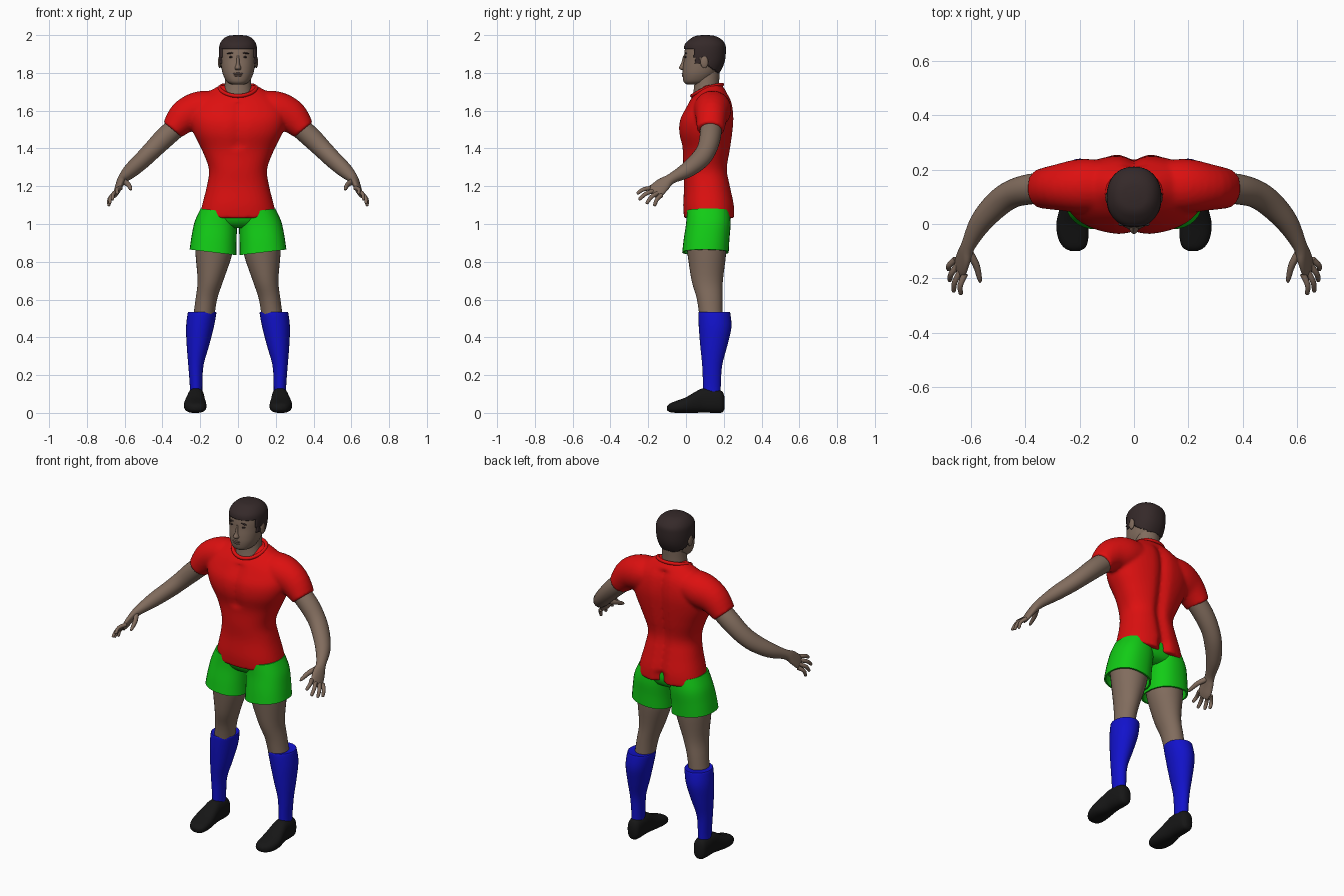
import bpy, bmesh, math
from mathutils import Vector

if "Cube" in bpy.data.objects:
    bpy.data.objects.remove(bpy.data.objects["Cube"], do_unlink=True)


def material(name, r, g, b):
    m = bpy.data.materials.new(name)
    m.use_nodes = True
    m.diffuse_color = (r, g, b, 1)
    bsdf = m.node_tree.nodes["Principled BSDF"]
    bsdf.inputs["Base Color"].default_value = (r, g, b, 1)
    bsdf.inputs["Roughness"].default_value = 0.8
    return m


RED = material("shirt red", 0.72, 0.005, 0.005)
GREEN = material("shorts green", 0.006, 0.6, 0.008)
BLUE = material("sock blue", 0.006, 0.006, 0.6)
SKIN = material("skin", 0.22, 0.15, 0.11)
LIP = material("lip", 0.17, 0.1, 0.08)
HAIR = material("hair brown", 0.035, 0.022, 0.022)
BLACK = material("shoe black", 0.008, 0.008, 0.008)


def smooth_rows(rows, k=4):
    """Catmull-Rom subdivision of a list of number tuples."""
    out = []
    for i in range(len(rows) - 1):
        a, b, c, d = rows[max(i - 1, 0)], rows[i], rows[i + 1], rows[min(i + 2, len(rows) - 1)]
        for j in range(k):
            t = j / k
            out.append(tuple(q + 0.5 * t * (r - p + t * (2 * p - 5 * q + 4 * r - s + t * (3 * (q - r) + s - p)))
                             for p, q, r, s in zip(a, b, c, d)))
    return out + [rows[-1]]


def loft(name, rings, mat):
    """Skin closed rings of points and cap both ends."""
    bm = bmesh.new()
    vs = [[bm.verts.new(p) for p in ring] for ring in rings]
    n = len(vs[0])
    for a, b in zip(vs, vs[1:]):
        for i in range(n):
            bm.faces.new((a[i], a[(i + 1) % n], b[(i + 1) % n], b[i]))
    bm.faces.new(vs[0])
    bm.faces.new(vs[-1])
    bmesh.ops.recalc_face_normals(bm, faces=bm.faces)
    me = bpy.data.meshes.new(name)
    bm.to_mesh(me)
    bm.free()
    me.materials.append(mat)
    ob = bpy.data.objects.new(name, me)
    bpy.context.collection.objects.link(ob)
    return ob


def oval(n, p=2.0):
    pts = []
    for i in range(n):
        c, s = math.cos(math.tau * i / n), math.sin(math.tau * i / n)
        pts.append((math.copysign(abs(c) ** (2 / p), c), math.copysign(abs(s) ** (2 / p), s)))
    return pts


def stack(name, rows, mat, s=1, n=32, p=2.0, k=4, tilt=0, sculpt=None, tail=()):
    """Upright loft from rows of height, half width, front y, back y, centre x."""
    rings = []
    for z, w, f, b, cx in smooth_rows(rows, k) + list(tail):
        ring = [Vector((s * (cx + w * u), (f + b) / 2 + (b - f) / 2 * v, z + tilt * w * u)) for u, v in oval(n, p)]
        rings.append([sculpt(q) for q in ring] if sculpt else ring)
    return loft(name, rings, mat)


def tube(name, rows, mat, s=1, side=(0, 1, 0), n=20, k=4):
    """Limb loft from rows of x, y, z, radius along side, radius across."""
    rows = smooth_rows(rows, k)
    pts = [Vector(r[:3]) for r in rows]
    rings = []
    for i, r in enumerate(rows):
        d = (pts[min(i + 1, len(pts) - 1)] - pts[max(i - 1, 0)]).normalized()
        u = Vector(side)
        u = (u - d * u.dot(d)).normalized()
        v = d.cross(u)
        ring = [pts[i] + u * r[3] * a + v * r[4] * b for a, b in oval(n)]
        rings.append([(s * q.x, q.y, q.z) for q in ring])
    return loft(name, rings, mat)


def ball(name, loc, size, mat, tilt=0):
    bpy.ops.mesh.primitive_uv_sphere_add(segments=20, ring_count=12, location=loc, rotation=(0, tilt, 0))
    ob = bpy.context.object
    ob.name = name
    ob.scale = size
    ob.data.materials.append(mat)
    return ob


# Shirt: body and sleeves fused into one cloth surface
def muscles(q):
    mid = math.exp(-(q.x / 0.03) ** 2)
    if q.y > 0.15 and q.z < 1.7:
        q.y -= (0.04 if q.z < 1.1 else 0.022) * mid
    elif q.y < 0.05 and 1.4 < q.z < 1.64:
        q.y += 0.012 * mid
    return q


shirt = stack("shirt", [
    (1.03, .205, -.01, .26, 0), (1.1, .19, -.015, .258, 0), (1.2, .165, -.01, .238, 0),
    (1.29, .154, -.015, .222, 0), (1.39, .19, -.018, .236, 0), (1.48, .235, -.038, .248, 0),
    (1.55, .255, -.034, .254, 0), (1.61, .25, -.005, .25, 0), (1.66, .21, .025, .238, 0),
    (1.7, .155, .06, .215, 0), (1.735, .095, .09, .19, 0)], RED, n=64, p=2.3, sculpt=muscles)
sleeves = [tube("sleeve", [
    (.08, .14, 1.62, .09, .08), (.19, .14, 1.605, .1, .1), (.28, .135, 1.57, .085, .09),
    (.348, .13, 1.498, .072, .062)], RED, s, n=32) for s in (1, -1)]
bpy.ops.object.select_all(action='DESELECT')
for ob in sleeves + [shirt]:
    ob.select_set(True)
bpy.context.view_layer.objects.active = shirt
bpy.ops.object.join()
remesh = shirt.modifiers.new("fuse", 'REMESH')
remesh.mode = 'VOXEL'
remesh.voxel_size = 0.009
remesh.use_smooth_shade = True
relax = shirt.modifiers.new("relax", 'SMOOTH')
relax.factor = 0.5
relax.iterations = 6

# Collar band, low at the throat and high at the nape
collar = [(.097 * math.cos(a), .112 + .08 * math.sin(a), 1.708 + .03 * math.sin(a) + .012 * math.cos(a) ** 2)
          for a in [math.tau * i / 32 for i in range(32)]]
curve = bpy.data.curves.new("collar", 'CURVE')
curve.dimensions = '3D'
curve.bevel_depth = 0.01
curve.materials.append(RED)
line = curve.splines.new('POLY')
line.points.add(len(collar) - 1)
for pt, co in zip(line.points, collar):
    pt.co = (*co, 1)
line.use_cyclic_u = True
bpy.context.collection.objects.link(bpy.data.objects.new("collar", curve))

# Neck and head
stack("neck", [(1.65, .09, .03, .19, 0), (1.72, .072, .042, .175, 0), (1.82, .066, .05, .18, 0)], SKIN)
skull = [
    (1.738, .03, .005, .08, 0), (1.752, .058, -.012, .12, 0), (1.79, .079, -.018, .16, 0),
    (1.83, .088, -.016, .185, 0), (1.87, .092, -.011, .198, 0), (1.91, .093, -.008, .202, 0),
    (1.945, .088, .0, .198, 0), (1.972, .07, .028, .175, 0), (1.987, .045, .055, .145, 0),
    (1.992, .012, .09, .112, 0)]
stack("head", skull, SKIN, n=48, p=2.2)
stack("nose", [(1.892, .008, -.014, .02, 0), (1.85, .01, -.026, .02, 0),
               (1.826, .018, -.037, .02, 0), (1.814, .014, -.022, .02, 0)], SKIN, n=16)
ball("upper_lip", (0, -.014, 1.796), (.026, .009, .006), LIP)
ball("lower_lip", (0, -.013, 1.785), (.021, .009, .006), LIP)

# Hair cap cut to a hairline that steps down round the ears
hair = stack("hair", [(z + .008 * (z > 1.9), w + .008, f - .005, b + .009, x) for z, w, f, b, x in skull],
             HAIR, n=64, p=2.2, k=8)


def hairline(y):
    if y < .045:
        return 1.928
    if y < .075:
        return 1.85
    return 1.88 if y < .115 else 1.84 - .7 * min(y - .115, .08)


bm = bmesh.new()
bm.from_mesh(hair.data)
bare = [f for f in bm.faces if f.calc_center_median().z < hairline(f.calc_center_median().y)]
bmesh.ops.delete(bm, geom=bare, context='FACES')
bm.to_mesh(hair.data)
bm.free()
shell = hair.modifiers.new("thickness", 'SOLIDIFY')
shell.thickness = 0.012
shell.offset = -1

# Hips of the shorts
stack("shorts_hips", [(1.09, .18, .005, .23, 0), (1.04, .19, 0, .232, 0), (1.0, .15, .02, .215, 0),
                      (.98, .08, .05, .18, 0)], GREEN, p=2.4)

SPREAD = (.35, .77, -.55)
KNUCKLES = Vector((.622, -.183, 1.19)), Vector((.658, -.13, 1.152))
TIPS = {"index": (.638, -.26, 1.16), "middle": (.665, -.25, 1.128),
        "ring": (.68, -.21, 1.107), "little": (.684, -.168, 1.095)}

# Everything that comes in pairs
for side, s in (("left", 1), ("right", -1)):
    ball(side + "_ear", (s * .097, .097, 1.858), (.009, .021, .033), SKIN)
    ball(side + "_eye", (s * .036, -.001, 1.884), (.013, .006, .005), HAIR)
    ball(side + "_brow", (s * .038, -.001, 1.905), (.021, .007, .004), HAIR, s * .12)

    # Shorts leg with a hollow hem
    stack(side + "_shorts_leg", [(1.07, .098, .005, .23, .1), (1.0, .112, .0, .236, .117),
                                 (.92, .119, -.012, .23, .127), (.85, .124, -.02, .226, .132)],
          GREEN, s, p=2.3, tilt=.12,
          tail=[(.85, .115, -.01, .216, .132), (.9, .11, -.005, .214, .13)])
    stack(side + "_thigh", [(.95, .105, -.005, .215, .125), (.84, .097, .008, .212, .128),
                            (.7, .068, .03, .195, .146), (.6, .057, .058, .193, .168),
                            (.48, .056, .075, .195, .185)], SKIN, s)
    stack(side + "_sock", [(.532, .072, .07, .23, .19), (.525, .076, .065, .235, .191),
                           (.45, .073, .068, .24, .202), (.35, .058, .076, .217, .213),
                           (.25, .04, .086, .191, .223), (.14, .033, .09, .184, .222),
                           (.08, .034, .09, .184, .222)], BLUE, s)

    # Shoe lofted from heel to toe: y, centre x, half width, top, bottom
    rows = smooth_rows([(.204, .22, .018, .085, .02), (.19, .221, .036, .115, .002),
                        (.15, .222, .043, .128, 0), (.09, .223, .046, .13, .002),
                        (.05, .225, .051, .112, 0), (0, .227, .059, .083, 0),
                        (-.05, .224, .056, .064, 0), (-.085, .219, .041, .05, .004),
                        (-.1, .217, .015, .035, .014)])
    loft(side + "_shoe", [[(s * (cx + w * u), y, (t + b) / 2 + (t - b) / 2 * v) for u, v in oval(28, 2.5)]
                          for y, cx, w, t, b in rows], BLACK)

    # Arm running into the palm
    tube(side + "_arm", [(.3, .135, 1.535, .058, .055), (.385, .128, 1.46, .056, .055),
                         (.45, .11, 1.395, .052, .05), (.505, .072, 1.34, .051, .046),
                         (.565, .005, 1.285, .042, .04), (.61, -.078, 1.24, .028, .026),
                         (.626, -.12, 1.21, .04, .02), (.639, -.158, 1.175, .043, .015),
                         (.645, -.178, 1.157, .03, .009)], SKIN, s, SPREAD, 28)
    for i, (finger, tip) in enumerate(TIPS.items()):
        base, tip = KNUCKLES[0].lerp(KNUCKLES[1], i / 3), Vector(tip)
        bend = base.lerp(tip, .5) + Vector((.01, -.004, .008))
        tube(f"{side}_{finger}_finger", [(*base, .012, .012), (*bend, .011, .01),
                                         (*bend.lerp(tip, .85), .009, .008), (*tip, .003, .003)],
             SKIN, s, SPREAD, 12)
    tube(side + "_thumb", [(.61, -.1, 1.228, .016, .015), (.582, -.15, 1.21, .014, .013),
                           (.569, -.2, 1.188, .01, .009), (.567, -.215, 1.18, .004, .004)],
         SKIN, s, SPREAD, 12)

# Smooth shading with crisp hems
bpy.ops.object.select_all(action='DESELECT')
for ob in bpy.context.collection.objects:
    if ob.type == 'MESH':
        ob.select_set(True)
        bpy.context.view_layer.objects.active = ob
bpy.ops.object.shade_smooth_by_angle(angle=math.radians(50))
